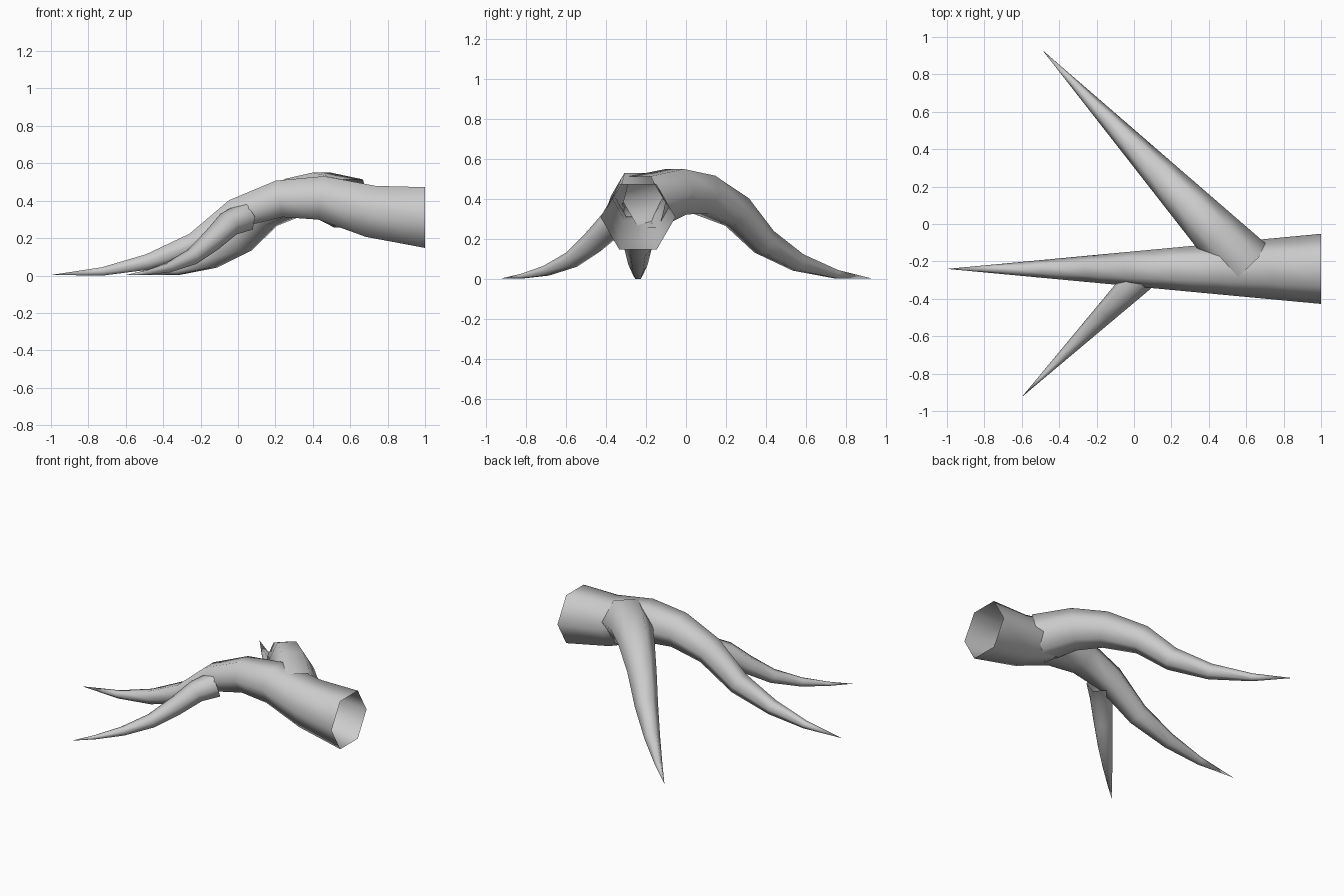
import bpy, bmesh, math
from mathutils import Vector

if "Cube" in bpy.data.objects:
    bpy.data.objects.remove(bpy.data.objects["Cube"])

SIDES = 6


def root(name, tip, heading, taper, profile):
    """Hexagonal tapering root; profile = (distance from tip, centre height)."""
    h = Vector((heading[0], heading[1], 0)).normalized()
    side = Vector((-h.y, h.x, 0))
    pts = [Vector((tip[0], tip[1], z)) + h * s for s, z in profile]
    bm = bmesh.new()
    point = bm.verts.new(pts[0])
    rings = []
    for i in range(1, len(pts)):
        # ring stands square to the path
        t = (pts[min(i + 1, len(pts) - 1)] - pts[i - 1]).normalized()
        if i == len(pts) - 1:
            t = h.copy() if name == "main_root" else (pts[i] - pts[i - 1]).normalized()
        up = t.cross(side).normalized()
        r = taper * profile[i][0]
        ring = []
        for k in range(SIDES):
            a = math.tau * k / SIDES
            ring.append(bm.verts.new(pts[i] + side * r * math.cos(a) + up * r * math.sin(a)))
        rings.append(ring)
    for k in range(SIDES):
        n = (k + 1) % SIDES
        bm.faces.new((point, rings[0][n], rings[0][k]))
        for a, b in zip(rings, rings[1:]):
            bm.faces.new((a[k], a[n], b[n], b[k]))
    bmesh.ops.recalc_face_normals(bm, faces=bm.faces)
    for f in bm.faces:
        f.smooth = True
    mesh = bpy.data.meshes.new(name)
    bm.to_mesh(mesh)
    bm.free()
    ob = bpy.data.objects.new(name, mesh)
    bpy.context.collection.objects.link(ob)
    return ob


# Long central root, open at the thick end
root("main_root", (-1.0, -0.24), (1, 0), 0.0937,
     [(0, 0.003), (0.275, 0.022), (0.52, 0.073), (0.77, 0.168), (0.99, 0.332),
      (1.22, 0.41), (1.445, 0.415), (1.71, 0.343), (2.0, 0.31)])

# Rear branch, growing out of the thick part
root("rear_root", (-0.49, 0.93), (0.689, -0.725), 0.0974,
     [(0, 0.003), (0.25, 0.025), (0.51, 0.083), (0.745, 0.187), (0.93, 0.335),
      (1.158, 0.422), (1.35, 0.437), (1.57, 0.385)])

# Shorter front branch
root("front_root", (-0.6, -0.925), (0.705, 0.709), 0.09,
     [(0, 0.003), (0.15, 0.015), (0.32, 0.042), (0.5, 0.098), (0.65, 0.185),
      (0.78, 0.275), (0.9, 0.312)])
